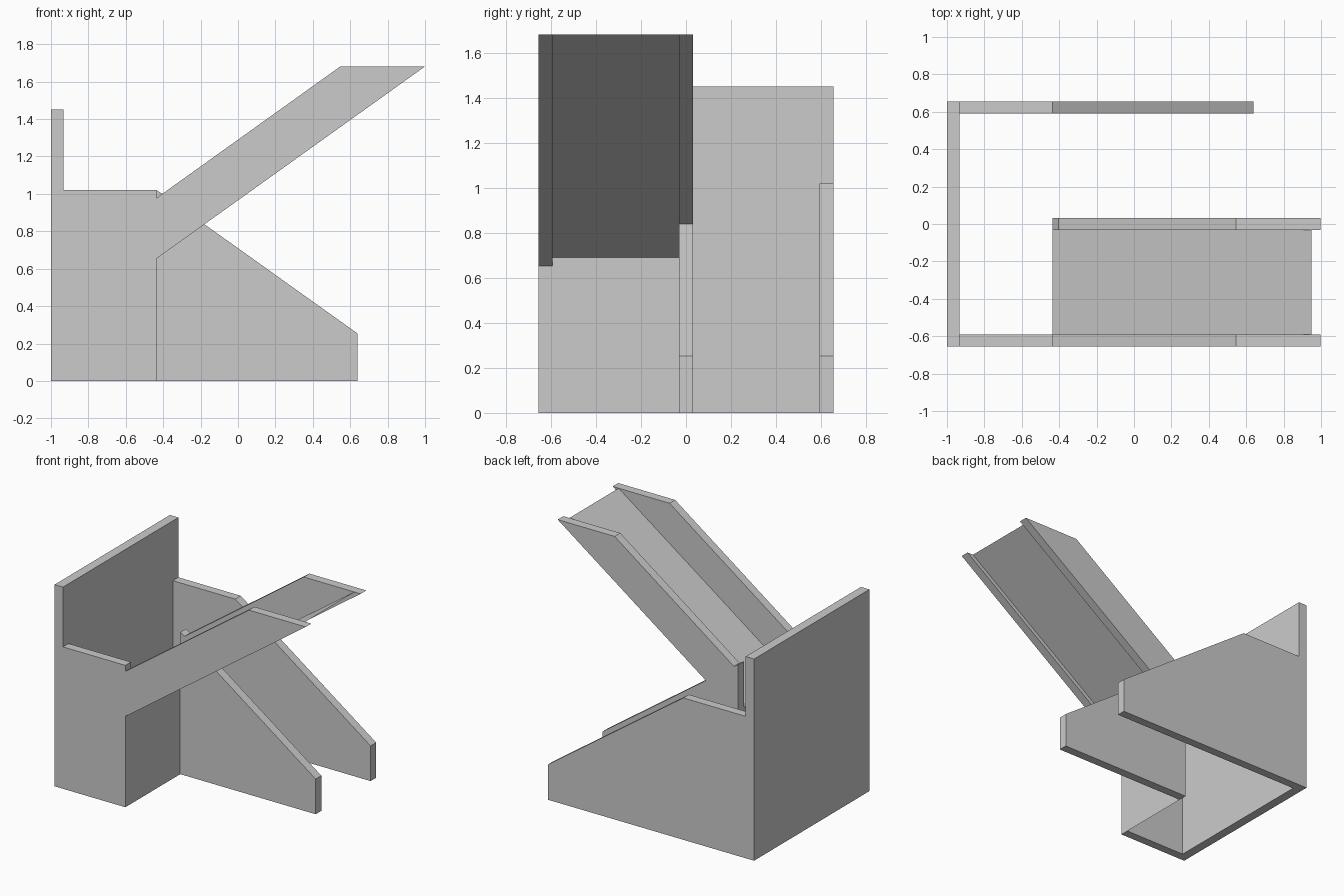
import bpy, bmesh

if "Cube" in bpy.data.objects:
    bpy.data.objects.remove(bpy.data.objects["Cube"])


def panel(name, profile, y0, y1, closed=True):
    """Extrude an x-z profile from y0 to y1; an open profile gives a thin sheet."""
    bm = bmesh.new()
    front = [bm.verts.new((x, y0, z)) for x, z in profile]
    back = [bm.verts.new((x, y1, z)) for x, z in profile]
    n = len(profile)
    for i in range(n if closed else n - 1):
        j = (i + 1) % n
        bm.faces.new((front[i], front[j], back[j], back[i]))
    if closed:
        bm.faces.new(front)
        bm.faces.new(back[::-1])
    bmesh.ops.recalc_face_normals(bm, faces=bm.faces)
    mesh = bpy.data.meshes.new(name)
    bm.to_mesh(mesh)
    bm.free()
    obj = bpy.data.objects.new(name, mesh)
    bpy.context.collection.objects.link(obj)
    return obj


LEFT, WALL, STEP = -1.0, -0.933, -0.437   # outer face, wall face, landing edge
HALF = 0.655                              # half depth
IN = 0.592                                # inner face of side walls
MID = 0.032                               # half thickness of middle wall

# Tall landing wall across the full depth
panel("landing_wall", [(LEFT, 0), (WALL, 0), (WALL, 1.45), (LEFT, 1.45)], -HALF, HALF)

# Front side: landing parapet with upper flight balustrade
panel("front_balustrade",
      [(WALL, 0), (STEP, 0), (STEP, 0.653), (0.998, 1.68), (0.545, 1.68),
       (STEP, 0.977), (STEP, 1.02), (WALL, 1.02)], -HALF, -IN)

# Middle: lower flight and upper flight balustrades meeting at the landing
panel("middle_balustrade",
      [(STEP, 0), (0.64, 0), (0.64, 0.253), (-0.18, 0.838), (0.998, 1.68),
       (0.545, 1.68), (-0.403, 1.0), (STEP, 1.02)], -MID, MID)

# Back side: landing parapet with lower flight balustrade
panel("back_balustrade",
      [(WALL, 0), (0.64, 0), (0.64, 0.253), (STEP, 1.02), (WALL, 1.02)], IN, HALF)

# Thin sheet: riser wall under the landing edge and the upper ramp floor
panel("upper_ramp_sheet", [(STEP, 0), (STEP, 0.69), (0.95, 1.68)], -IN, -MID, closed=False)
